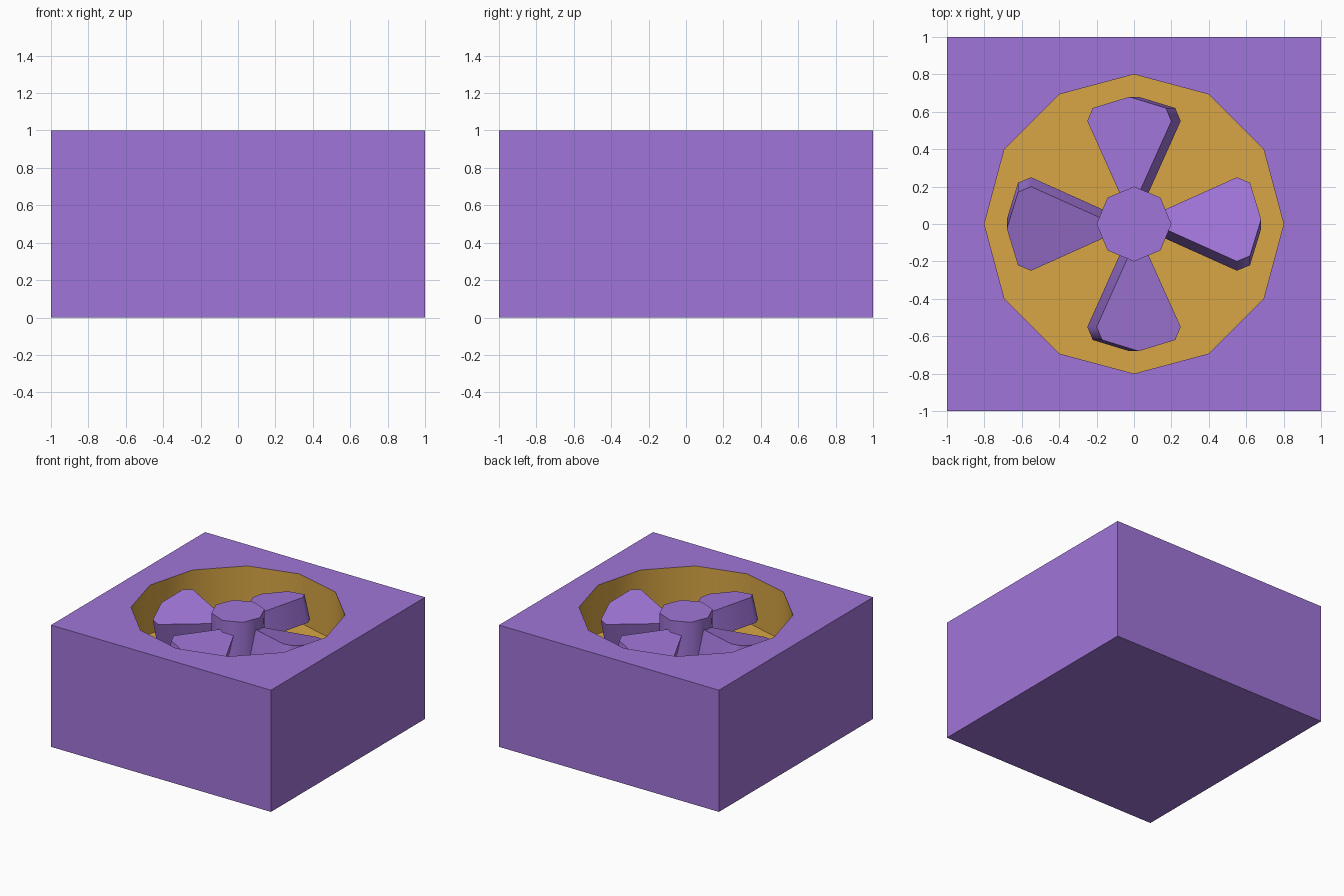
import bpy, bmesh, math
from mathutils import Matrix

if "Cube" in bpy.data.objects:
    bpy.data.objects.remove(bpy.data.objects["Cube"])


def material(name, rgb):
    m = bpy.data.materials.new(name)
    m.diffuse_color = (*rgb, 1)
    m.use_nodes = True
    m.node_tree.nodes["Principled BSDF"].inputs["Base Color"].default_value = m.diffuse_color
    return m


PURPLE = material("purple", (0.352, 0.178, 0.686))
GOLD = material("gold", (0.686, 0.381, 0.06))
FLOOR_Z = 0.6


def finish(name, bm, *mats):
    bmesh.ops.recalc_face_normals(bm, faces=bm.faces)
    mesh = bpy.data.meshes.new(name)
    bm.to_mesh(mesh)
    bm.free()
    for m in mats:
        mesh.materials.append(m)
    obj = bpy.data.objects.new(name, mesh)
    bpy.context.collection.objects.link(obj)
    bpy.ops.object.select_all(action='DESELECT')
    obj.select_set(True)
    bpy.context.view_layer.objects.active = obj
    bpy.ops.object.shade_smooth_by_angle(angle=math.radians(52))
    return obj


def ring(n, radius, z, start=0.0):
    angles = [start + 2 * math.pi * i / n for i in range(n)]
    return [(radius * math.cos(a), radius * math.sin(a), z) for a in angles]


def prism(bm, outline, z0, z1):
    """Closed prism from a flat outline."""
    low = [bm.verts.new((p[0], p[1], z0)) for p in outline]
    high = [bm.verts.new((p[0], p[1], z1)) for p in outline]
    bm.faces.new(low[::-1])
    bm.faces.new(high)
    for i in range(len(low)):
        j = (i + 1) % len(low)
        bm.faces.new((low[i], low[j], high[j], high[i]))


# Housing: square block with a twelve-sided gold well sunk in its top
bm = bmesh.new()
corners = ring(4, math.sqrt(2), 0, math.pi / 4)
prism(bm, corners, 0, 1)
top = max(bm.faces, key=lambda f: f.calc_center_median().z)
rim_edges = list(top.edges)
bmesh.ops.delete(bm, geom=[top], context='FACES_ONLY')
rim = [bm.verts.new(p) for p in ring(12, 0.8, 1)]
base = [bm.verts.new(p) for p in ring(12, 0.8, FLOOR_Z)]
well = [bm.faces.new(base)]
for i in range(12):
    j = (i + 1) % 12
    well.append(bm.faces.new((base[i], base[j], rim[j], rim[i])))
    rim_edges.append(bm.edges.get((rim[i], rim[j])))
for f in well:
    f.material_index = 1
bmesh.ops.triangle_fill(bm, edges=rim_edges, use_beauty=True, normal=(0, 0, 1))
finish("housing", bm, PURPLE, GOLD)

# Hub: octagonal post flush with the housing top
bm = bmesh.new()
prism(bm, ring(8, 0.2, 0), FLOOR_Z, 1)
finish("hub", bm, PURPLE)

# Blades: four thick petals, each pitched about its own radial axis
half = [(0.55, 0.232), (0.62, 0.202)]
petal = ([(0.05, 0)] + [(x, -y) for x, y in half] + [(0.68, 0)] + half[::-1])
for k in range(4):
    bm = bmesh.new()
    prism(bm, petal, -0.1, 0.1)
    place = (Matrix.Rotation(k * math.pi / 2, 4, 'Z')
             @ Matrix.Translation((0, 0, 0.8))
             @ Matrix.Rotation(math.radians(-14.5), 4, 'X'))
    bmesh.ops.transform(bm, matrix=place, verts=bm.verts)
    finish(f"blade_{k + 1}", bm, PURPLE)
